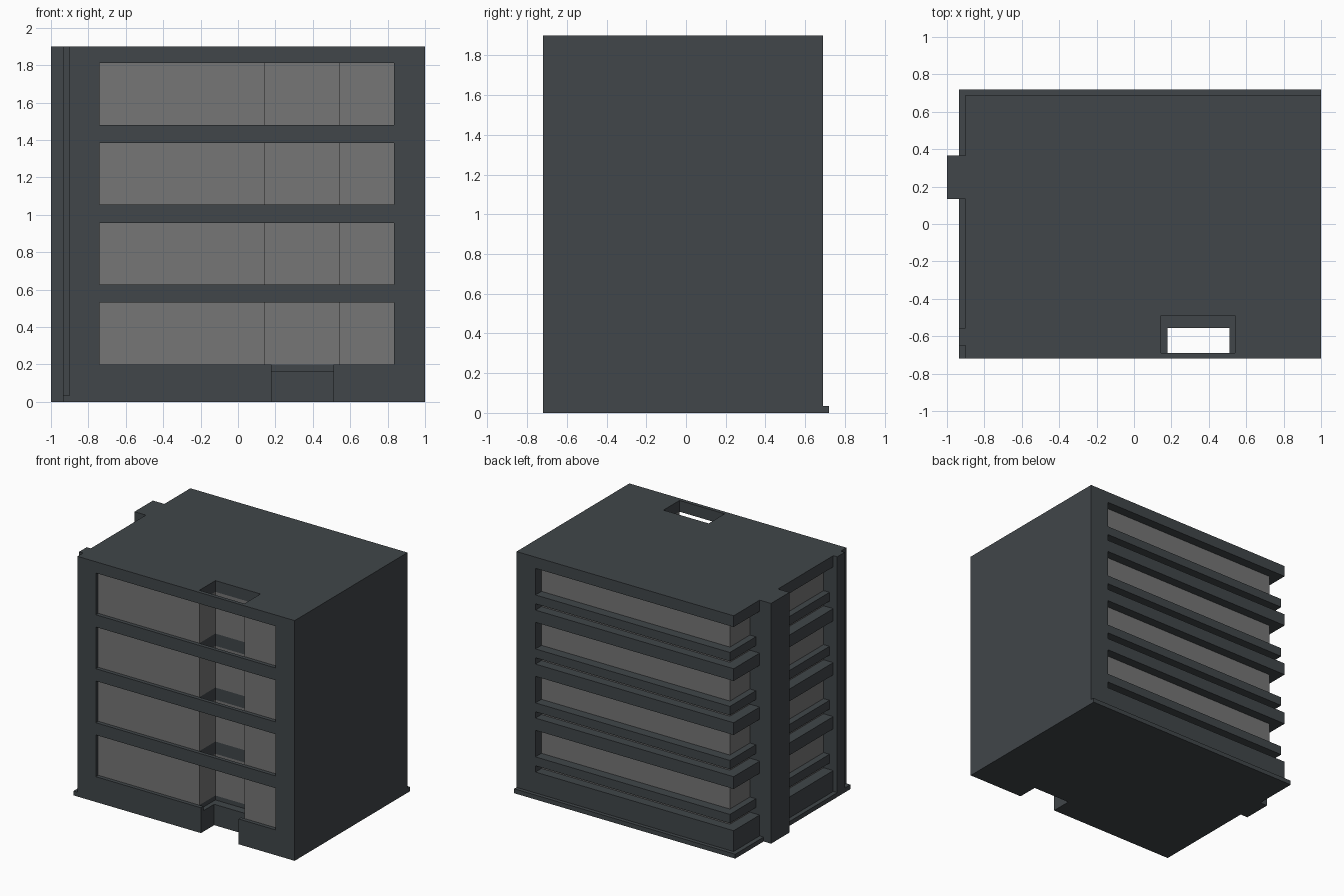
import bpy, bmesh

if "Cube" in bpy.data.objects:
    bpy.data.objects.remove(bpy.data.objects["Cube"])


def material(name, rgb):
    m = bpy.data.materials.new(name)
    m.diffuse_color = (*rgb, 1.0)
    m.use_nodes = True
    m.node_tree.nodes["Principled BSDF"].inputs["Base Color"].default_value = m.diffuse_color
    return m


DARK = material("dark slate cladding", (0.052, 0.061, 0.067))
GLASS = material("grey glazing", (0.18, 0.18, 0.18))


def prism(name, outline, z0, z1, mat):
    """Extrude a plan outline (counter-clockwise) from z0 to z1."""
    bm = bmesh.new()
    face = bm.faces.new([bm.verts.new((x, y, z0)) for x, y in outline])
    ext = bmesh.ops.extrude_face_region(bm, geom=[face])
    top = [v for v in ext["geom"] if isinstance(v, bmesh.types.BMVert)]
    bmesh.ops.translate(bm, vec=(0, 0, z1 - z0), verts=top)
    bmesh.ops.recalc_face_normals(bm, faces=bm.faces)
    me = bpy.data.meshes.new(name)
    bm.to_mesh(me)
    bm.free()
    me.materials.append(mat)
    ob = bpy.data.objects.new(name, me)
    bpy.context.collection.objects.link(ob)
    return ob


def box(name, x0, x1, y0, y1, z0, z1, mat=DARK):
    return prism(name, [(x0, y0), (x1, y0), (x1, y1), (x0, y1)], z0, z1, mat)


def notched(x0, x1, y0, y1, n0, n1, ny):
    """Rectangle with a notch cut from its front edge."""
    return [(x0, y0), (n0, y0), (n0, ny), (n1, ny), (n1, y0),
            (x1, y0), (x1, y1), (x0, y1)]


LEFT, RIGHT, FRONT, BACK = -0.90, 1.0, -0.72, 0.69
FACADE = -0.69                      # back of the thin front wall
WIN_L, WIN_R = -0.74, 0.834         # front window edges
RECESS = (0.145, 0.54, -0.49)       # light well behind the front
DOOR = (0.18, 0.51, -0.555)         # entrance notch
OPEN, PITCH, WIN_H = 0.20, 0.427, 0.33

# Base plate, entrance floor and plinth
prism("base_plate", notched(-0.935, RIGHT, FRONT, 0.72, *DOOR), 0, 0.035, DARK)
prism("entrance_floor", notched(0.10, 0.60, FACADE, -0.45, *DOOR), 0.035, 0.165, DARK)
prism("plinth", notched(LEFT, WIN_R, FACADE, BACK, *RECESS), 0.035, OPEN, DARK)
box("front_plinth_left", LEFT, DOOR[0], FRONT, FACADE, 0.035, OPEN)
box("front_plinth_right", DOOR[1], WIN_R, FRONT, FACADE, 0.035, OPEN)

# Repeating storeys: glazing, sun bars, and the slab above
for i in range(4):
    z0 = OPEN + i * PITCH
    z1 = z0 + WIN_H
    top = 1.90 if i == 3 else z0 + PITCH
    prism(f"glazing_{i + 1}", notched(-0.815, WIN_R, FACADE, 0.615, *RECESS), z0, z1, GLASS)
    box(f"back_bar_{i + 1}", -0.867, WIN_R, 0.60, BACK, z0 + 0.05, z0 + 0.12)
    box(f"side_bar_{i + 1}", -0.867, -0.80, -0.555, 0.60, z0 + 0.05, z0 + 0.12)
    prism(f"slab_{i + 1}", notched(LEFT, WIN_R, FACADE, BACK, *RECESS), z1, top, DARK)
    box(f"front_beam_{i + 1}", LEFT, WIN_R, FRONT, FACADE, z1, top)
    # Solid front-left corner between slabs
    box(f"front_corner_{i + 1}", LEFT, WIN_L, FRONT, FACADE, z0, z1)
    box(f"side_corner_{i + 1}", LEFT, -0.80, FACADE, -0.555, z0, z1)

# Solid right wall and the full-height piers on the left side
box("right_wall", WIN_R, RIGHT, FRONT, BACK, 0.035, 1.90)
box("left_tower", -1.0, LEFT, 0.135, 0.365, 0, 1.90)
box("left_tower_core", LEFT, -0.80, 0.135, 0.365, OPEN, 1.85)
box("left_pier", -0.935, LEFT, -0.65, -0.555, 0.035, 1.90)
